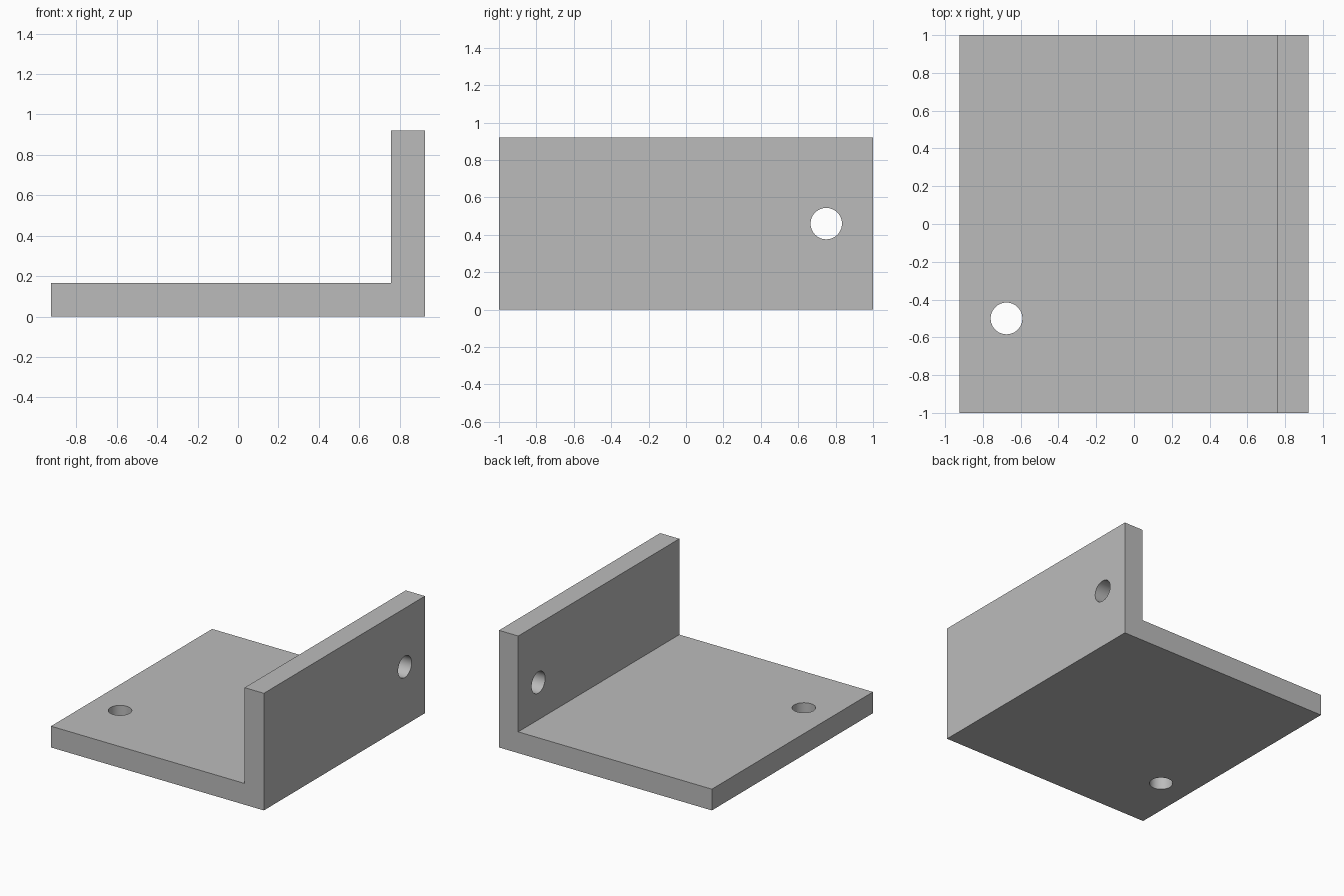
import bpy
import bmesh
from math import pi
from mathutils import Matrix, Vector

cube = bpy.data.objects.get("Cube")
if cube:
    bpy.data.objects.remove(cube)

HALF_X, HALF_Y, HEIGHT, THICK = 0.925, 1.0, 0.92, 0.167
HOLE_RADIUS = 0.084

grey = bpy.data.materials.new("plain grey")
grey.use_nodes = True
colour = (0.5, 0.5, 0.5, 1)
grey.diffuse_color = colour
grey.node_tree.nodes["Principled BSDF"].inputs["Base Color"].default_value = colour


def add_object(name, bm):
    bmesh.ops.recalc_face_normals(bm, faces=bm.faces)
    mesh = bpy.data.meshes.new(name)
    bm.to_mesh(mesh)
    bm.free()
    mesh.materials.append(grey)
    obj = bpy.data.objects.new(name, mesh)
    bpy.context.collection.objects.link(obj)
    return obj


def drill(target, name, centre, rotation):
    """Cut a round through hole with a hidden cylinder."""
    bm = bmesh.new()
    bmesh.ops.create_cone(bm, cap_ends=True, segments=48, radius1=HOLE_RADIUS,
                          radius2=HOLE_RADIUS, depth=THICK * 2,
                          matrix=Matrix.Translation(centre) @ rotation)
    cutter = add_object(name, bm)
    cutter.hide_render = True
    cutter.hide_set(True)
    cut = target.modifiers.new(name, "BOOLEAN")
    cut.operation = "DIFFERENCE"
    cut.solver = "EXACT"
    cut.object = cutter
    return cutter


# L-shaped bracket, extruded from front to back
inner = HALF_X - THICK
profile = [(-HALF_X, 0), (HALF_X, 0), (HALF_X, HEIGHT),
           (inner, HEIGHT), (inner, THICK), (-HALF_X, THICK)]
bm = bmesh.new()
face = bm.faces.new([bm.verts.new((x, -HALF_Y, z)) for x, z in profile])
result = bmesh.ops.extrude_face_region(bm, geom=[face])
bmesh.ops.translate(bm, vec=(0, 2 * HALF_Y, 0),
                    verts=[v for v in result["geom"] if isinstance(v, bmesh.types.BMVert)])
bracket = add_object("angle_bracket", bm)

# One hole through the base, one through the upright flange
cutters = [
    drill(bracket, "base_hole_cutter", Vector((-0.675, -0.5, THICK / 2)), Matrix()),
    drill(bracket, "flange_hole_cutter", Vector((HALF_X - THICK / 2, 0.75, HEIGHT / 2)),
          Matrix.Rotation(pi / 2, 4, "Y")),
]

# Apply the cuts, remove the cutters and smooth the hole walls
bpy.context.view_layer.update()
bpy.ops.object.select_all(action="DESELECT")
bpy.context.view_layer.objects.active = bracket
bracket.select_set(True)
for modifier in list(bracket.modifiers):
    bpy.ops.object.modifier_apply(modifier=modifier.name)
for cutter in cutters:
    bpy.data.objects.remove(cutter)
bpy.ops.object.shade_smooth_by_angle(angle=pi / 6)
